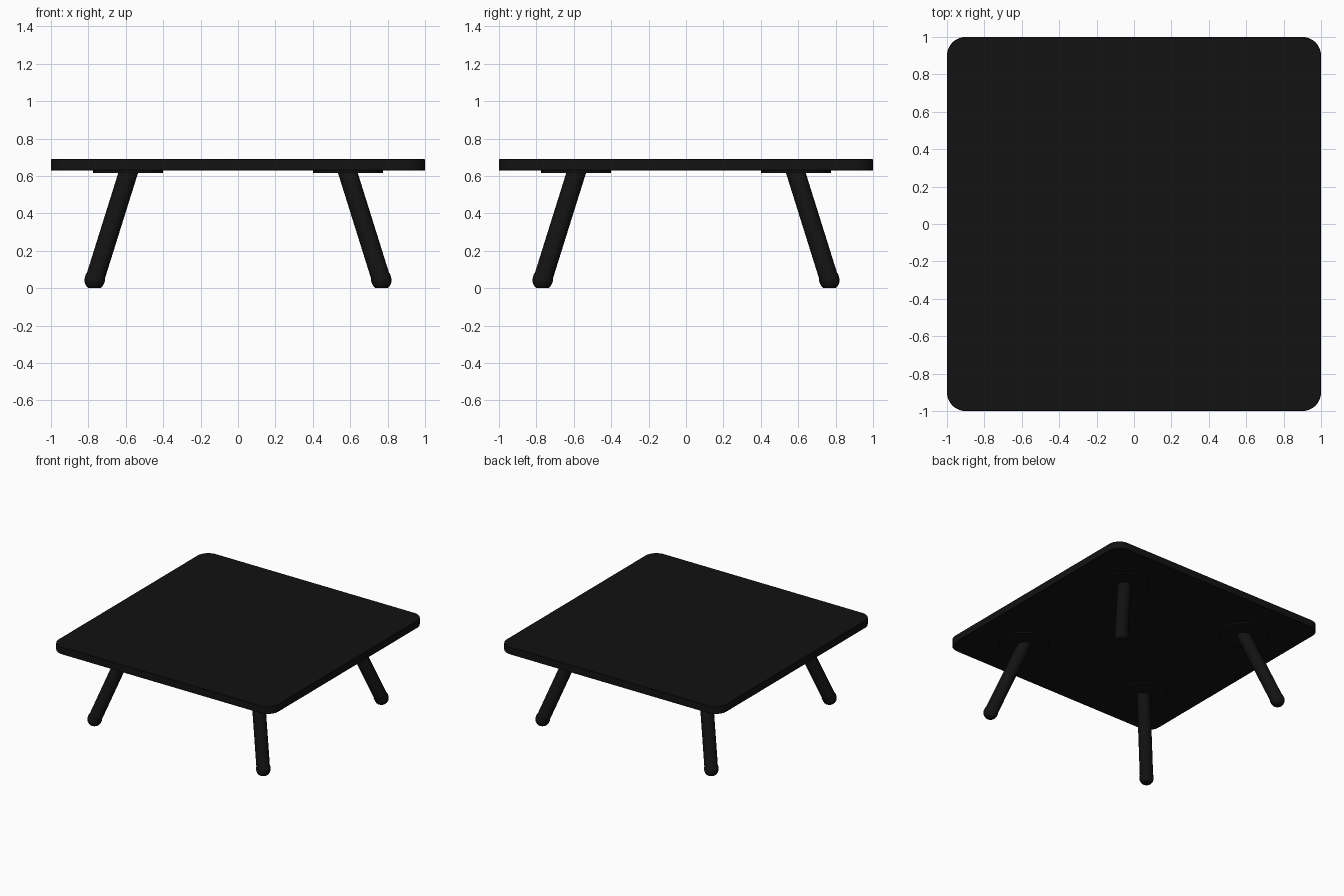
import bpy, bmesh, math
from mathutils import Vector, Matrix

if "Cube" in bpy.data.objects:
    bpy.data.objects.remove(bpy.data.objects["Cube"])

black = bpy.data.materials.new("black")
black.diffuse_color = (0.006, 0.006, 0.006, 1)
black.use_nodes = True
black.node_tree.nodes["Principled BSDF"].inputs["Base Color"].default_value = black.diffuse_color


def finish(name, bm):
    bmesh.ops.recalc_face_normals(bm, faces=bm.faces)
    me = bpy.data.meshes.new(name)
    bm.to_mesh(me)
    bm.free()
    ob = bpy.data.objects.new(name, me)
    bpy.context.collection.objects.link(ob)
    me.materials.append(black)
    bpy.ops.object.select_all(action='DESELECT')
    ob.select_set(True)
    bpy.context.view_layer.objects.active = ob
    bpy.ops.object.shade_smooth_by_angle(angle=math.radians(35))
    return ob


# table top: square slab with rounded corners
bm = bmesh.new()
bmesh.ops.create_cube(bm, size=1, matrix=Matrix.Translation((0, 0, 0.659)) @ Matrix.Diagonal((2, 2, 0.062, 1)))
corners = [e for e in bm.edges if abs(e.verts[0].co.z - e.verts[1].co.z) > 0.01]
bmesh.ops.bevel(bm, geom=corners, offset=0.1, segments=12, profile=0.5, affect='EDGES')
rims = [e for e in bm.edges if abs(e.verts[0].co.z - e.verts[1].co.z) < 0.01]
bmesh.ops.bevel(bm, geom=rims, offset=0.003, segments=1, affect='EDGES')
finish("table_top", bm)


def lathe(profile, matrix):
    # revolve (radius, height) points about z, then place
    bm = bmesh.new()
    vs = [bm.verts.new((r, 0, h)) for r, h in profile]
    es = [bm.edges.new(p) for p in zip(vs, vs[1:])]
    bmesh.ops.spin(bm, geom=vs + es, cent=(0, 0, 0), axis=(0, 0, 1), angle=math.tau, steps=32)
    bmesh.ops.remove_doubles(bm, verts=bm.verts, dist=1e-5)
    bmesh.ops.transform(bm, matrix=matrix, verts=bm.verts)
    return bm


TOP, FOOT = 0.583, 0.767
FZ, LZ, R = 0.043, 0.63, 0.0505
for sx in (-1, 1):
    for sy in (-1, 1):
        tag = ("front" if sy < 0 else "back") + ("_left" if sx < 0 else "_right")
        low = Vector((sx * FOOT, sy * FOOT, FZ))
        high = Vector((sx * TOP, sy * TOP, LZ))
        axis = high - low
        m = Matrix.Translation(low) @ axis.to_track_quat('Z', 'Y').to_matrix().to_4x4()

        # splayed round leg
        finish("leg_" + tag, lathe([(0, 0.02), (R, 0.02), (R, axis.length), (0, axis.length)], m))

        # rounded foot cap, cut flat on the floor
        rf = 0.054
        arc = [(rf * math.sin(i * math.pi / 16), -rf * math.cos(i * math.pi / 16)) for i in range(9)]
        bm = lathe(arc + [(rf, 0.02), (0, 0.02)], m)
        cut = bmesh.ops.bisect_plane(bm, geom=bm.verts[:] + bm.edges[:] + bm.faces[:],
                                     plane_co=(0, 0, 0), plane_no=(0, 0, -1), clear_outer=True)
        bmesh.ops.holes_fill(bm, edges=[e for e in bm.edges if e.is_boundary], sides=0)
        finish("foot_" + tag, bm)

        # thin mounting plate under the top
        plate = [(0, 0), (0.1875, 0), (0.1875, 0.013), (0, 0.013)]
        finish("plate_" + tag, lathe(plate, Matrix.Translation((sx * 0.5875, sy * 0.5875, 0.617))))
